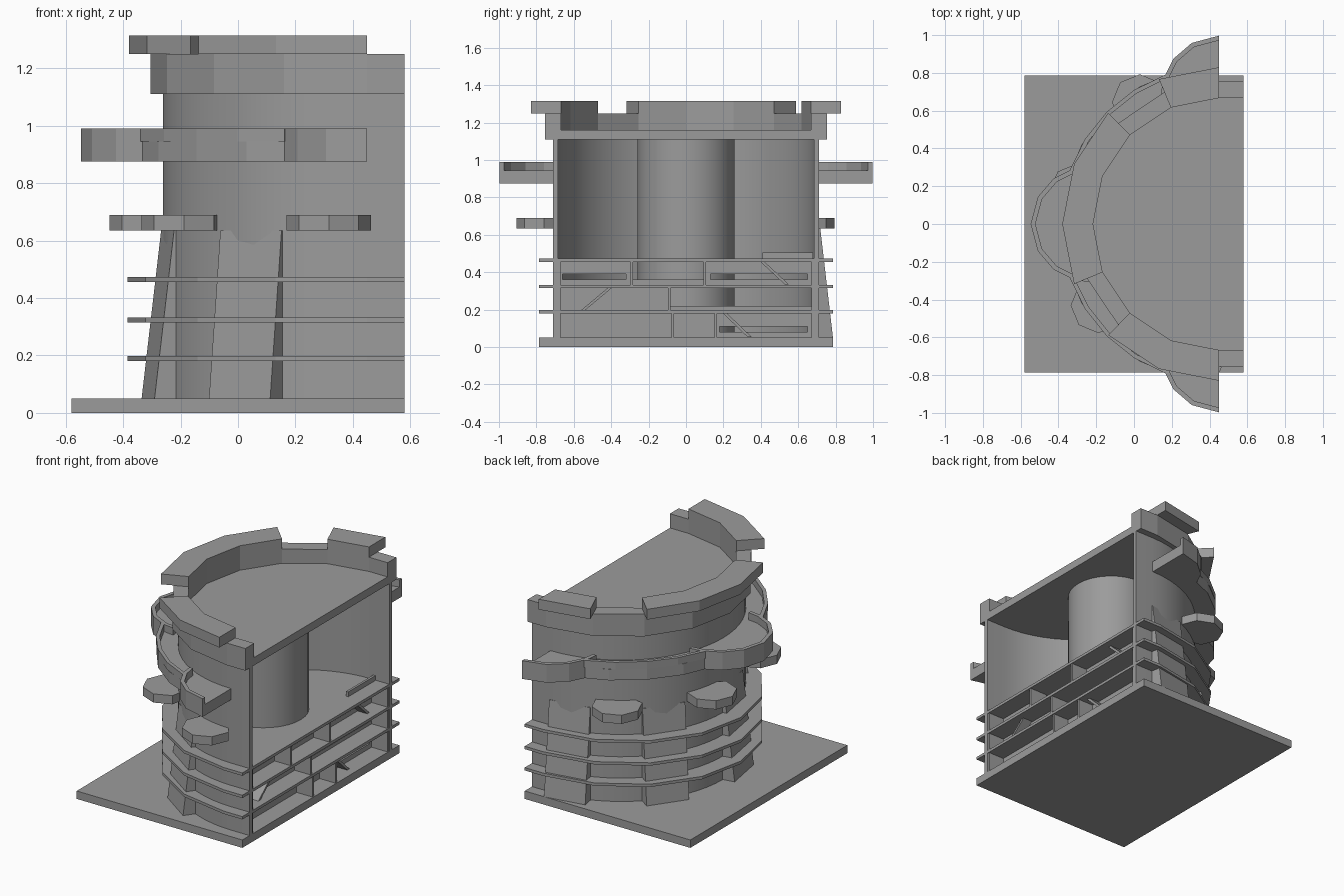
import bpy, bmesh
from math import sin, cos, radians, hypot, pi

if "Cube" in bpy.data.objects:
    bpy.data.objects.remove(bpy.data.objects["Cube"])

CX, XE = 0.45, 0.58          # arc centre and cut plane
stone = bpy.data.materials.new("grey_stone")
stone.diffuse_color = (0.33, 0.33, 0.33, 1)
stone.use_nodes = True
stone.node_tree.nodes["Principled BSDF"].inputs["Base Color"].default_value = stone.diffuse_color


def finish(name, bm, smooth=False):
    bmesh.ops.recalc_face_normals(bm, faces=bm.faces[:])
    me = bpy.data.meshes.new(name)
    bm.to_mesh(me)
    bm.free()
    me.materials.append(stone)
    ob = bpy.data.objects.new(name, me)
    bpy.context.collection.objects.link(ob)
    if smooth:
        bpy.ops.object.select_all(action='DESELECT')
        ob.select_set(True)
        bpy.context.view_layer.objects.active = ob
        bpy.ops.object.shade_smooth_by_angle(angle=radians(30))
    return ob


def loft(name, low, high):
    bm = bmesh.new()
    a = [bm.verts.new(p) for p in low]
    b = [bm.verts.new(p) for p in high]
    bm.faces.new(a[::-1])
    bm.faces.new(b)
    n = len(a)
    for i in range(n):
        j = (i + 1) % n
        bm.faces.new((a[i], a[j], b[j], b[i]))
    return finish(name, bm)


def prism(name, pts, z0, z1):
    return loft(name, [(x, y, z0) for x, y in pts], [(x, y, z1) for x, y in pts])


def box(name, x0, x1, y0, y1, z0, z1):
    return prism(name, [(x0, y0), (x1, y0), (x1, y1), (x0, y1)], z0, z1)


def band(name, outer, inner, z0, z1, smooth=False):
    bm = bmesh.new()
    rows = []
    for o, i in zip(outer, inner):
        rows.append([bm.verts.new(p) for p in
                     ((*o, z0), (*o, z1), (*i, z1), (*i, z0))])
    for r, s in zip(rows, rows[1:]):
        for k in range(4):
            m = (k + 1) % 4
            bm.faces.new((r[k], r[m], s[m], s[k]))
    bm.faces.new(rows[0])
    bm.faces.new(rows[-1][::-1])
    return finish(name, bm, smooth)


def arc(rx, ry=None, a0=-90, a1=90, n=8, ends=False):
    ry = ry or rx
    pts = []
    for i in range(n + 1):
        t = radians(a0 + (a1 - a0) * i / n)
        pts.append((CX - rx * cos(t), ry * sin(t)))
    if ends:
        pts = [(XE, -ry)] + pts + [(XE, ry)]
    return pts


def polar(ang, u, t):
    a = radians(ang)
    return (CX - u * cos(a) + t * sin(a), u * sin(a) + t * cos(a))


# base plate
box("base", -0.58, 0.58, -0.785, 0.785, 0, 0.05)
# curved tower wall and central shaft
band("tower_wall", arc(0.712, n=32, ends=True), arc(0.685, n=32, ends=True), 0.05, 1.12, True)
bm = bmesh.new()
bmesh.ops.create_cone(bm, cap_ends=True, segments=32, radius1=0.26, radius2=0.26, depth=1.07)
bmesh.ops.translate(bm, verts=bm.verts[:], vec=(0.18, 0, 0.585))
finish("central_shaft", bm, True)

# floors that project as ledges
for z in (0.18, 0.315, 0.456):
    prism("floor_ledge", arc(0.835, 0.785, ends=True), z, z + 0.018)

# roof deck, collar and parapet pieces (gaps are one facet wide)
prism("roof_deck", arc(0.70, ends=True), 1.11, 1.16)
band("roof_collar", arc(0.755, ends=True), arc(0.667, ends=True), 1.11, 1.25)
for a0, a1 in ((-90, -45), (-22.5, 45), (67.5, 90)):
    n = round((a1 - a0) / 22.5)
    band("parapet", arc(0.83, a0=a0, a1=a1, n=n), arc(0.667, a0=a0, a1=a1, n=n), 1.25, 1.315)

# walkway ring with rails
band("walkway", arc(0.84, n=12), arc(0.70, n=12), 0.875, 0.945)
for s in (-1, 1):
    band("walkway_rail", arc(0.84, a0=20 * s, a1=70 * s, n=4),
         arc(0.818, a0=20 * s, a1=70 * s, n=4), 0.945, 0.99)


# rounded balconies: full one in the middle, half ones at the cut ends
def balcony(ang, angles):
    def ring(r):
        return [polar(ang, 0.69 + r * (0.98 + 0.02 * cos(radians(2 * a))) * cos(radians(a)),
                      r * sin(radians(a))) for a in angles]
    out, inn = ring(0.307), ring(0.282)
    prism("balcony_floor", out + [polar(ang, 0.69, 0)], 0.875, 0.945)
    band("balcony_rail", out, inn, 0.945, 0.99)


half = [0, 28, 52, 75, 90]
balcony(0, [-a for a in half[:0:-1]] + half)
balcony(90, [-a for a in half])
balcony(-90, half)
for s in (-1, 1):
    box("balcony_end", 0.40, 0.45, min(s * 0.69, s * 0.8), max(s * 0.69, s * 0.8), 0.875, 0.945)

# small octagonal platforms
for ang in (57, 13, -34, -80):
    px, py = polar(ang, 0.77, 0)
    pts = []
    for k in range(8):
        x, y = px + 0.147 * cos(k * pi / 4), py + 0.147 * sin(k * pi / 4)
        r = hypot(x - CX, y)
        f = max(1, 0.69 / r)
        pts.append((CX + (x - CX) * f, y * f))
    prism("platform", pts, 0.635, 0.69)

# tapered buttresses
for ang in (80, 35, -10, -55):
    def quad(u, z):
        return [(*polar(ang, a, t), z) for a, t in ((0.688, -0.13), (u, -0.13), (u, 0.13), (0.688, 0.13))]
    loft("buttress", quad(0.775, 0.05), quad(0.706, 0.635))

# shallow rooms at the cut: back panels, some with slots
levels = ((0.05, 0.18), (0.198, 0.315), (0.333, 0.456))
panels = ((0, -0.69, 0.16, None), (0, 0.16, 0.69, (0.18, 0.65, 0.08, 0.11)),
          (1, -0.69, -0.09, None),
          (2, -0.69, -0.29, (-0.66, -0.32, 0.362, 0.392)),
          (2, 0.10, 0.69, (0.13, 0.65, 0.362, 0.392)))
for lv, y0, y1, slot in panels:
    z0, z1 = levels[lv]
    if slot:
        a, b, c, d = slot
        for q in ((y0, y1, z0, c), (y0, y1, d, z1), (y0, a, c, d), (b, y1, c, d)):
            box("room_back", 0.45, 0.465, *q)
    else:
        box("room_back", 0.45, 0.465, y0, y1, z0, z1)
box("low_wall", 0.45, 0.465, -0.09, 0.69, 0.198, 0.22)
box("low_wall", 0.45, 0.465, -0.29, 0.10, 0.333, 0.362)

# room dividers
for lv, y in ((0, -0.07), (0, 0.16), (1, -0.09), (2, -0.29), (2, 0.10)):
    box("divider", 0.45, 0.575, y - 0.007, y + 0.007, *levels[lv])
for s in (-1, 1):
    for z0, z1 in levels:
        box("side_pier", 0.45, 0.575, s * 0.68 - 0.008, s * 0.68 + 0.008, z0, z1)

# stair flights and the rail around the top stairwell
for ya, za, yb, zb in ((0.42, 0.456, 0.55, 0.335), (-0.42, 0.315, -0.56, 0.198), (0.22, 0.18, 0.35, 0.055)):
    d = 0.022 if yb > ya else -0.022
    prof = [(ya, za), (yb, zb), (yb - d, zb), (ya - d, za)]
    loft("stair", [(0.47, y, z) for y, z in prof], [(0.535, y, z) for y, z in prof])
box("stairwell_rail", 0.47, 0.485, 0.41, 0.68, 0.474, 0.505)
